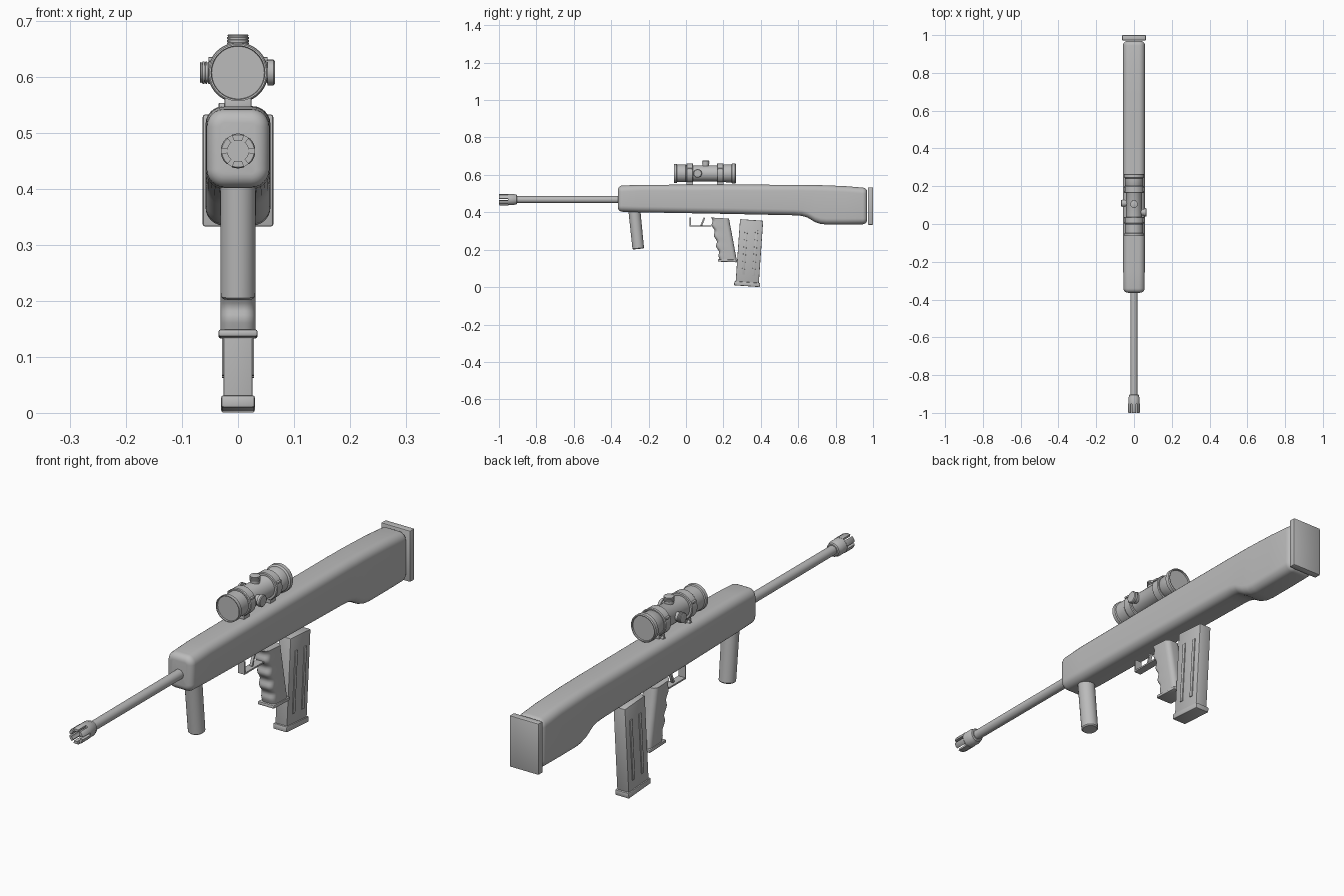
import bpy, bmesh, math
from mathutils import Vector, Matrix

if "Cube" in bpy.data.objects:
    bpy.data.objects.remove(bpy.data.objects["Cube"], do_unlink=True)

GREY = (0.5, 0.5, 0.5, 1)
metal = bpy.data.materials.new("plain grey")
metal.use_nodes = True
metal.diffuse_color = GREY
metal.node_tree.nodes["Principled BSDF"].inputs["Base Color"].default_value = GREY


def finish(name, bm):
    bmesh.ops.recalc_face_normals(bm, faces=bm.faces)
    mesh = bpy.data.meshes.new(name)
    bm.to_mesh(mesh)
    bm.free()
    mesh.materials.append(metal)
    obj = bpy.data.objects.new(name, mesh)
    bpy.context.collection.objects.link(obj)
    bpy.ops.object.select_all(action='DESELECT')
    obj.select_set(True)
    bpy.context.view_layer.objects.active = obj
    bpy.ops.object.shade_smooth_by_angle(angle=math.radians(35))
    return obj


def loft(name, rings):
    """Skin a list of equal closed rings and cap both ends."""
    bm = bmesh.new()
    loops = [[bm.verts.new(p) for p in ring] for ring in rings]
    for a, b in zip(loops, loops[1:]):
        for i in range(len(a)):
            j = (i + 1) % len(a)
            bm.faces.new((a[i], a[j], b[j], b[i]))
    bm.faces.new(loops[0])
    bm.faces.new(loops[-1])
    return finish(name, bm)


def rounded(u0, u1, v0, v1, r, n=6):
    """Rounded rectangle as 2D points."""
    corners = [(u1 - r, v1 - r), (u0 + r, v1 - r), (u0 + r, v0 + r), (u1 - r, v0 + r)]
    return [(cu + r * math.cos(a), cv + r * math.sin(a))
            for k, (cu, cv) in enumerate(corners)
            for a in [math.pi / 2 * (k + i / n) for i in range(n + 1)]]


def lathe(name, origin, axis, profile, segs=32):
    """Turn (distance, radius) pairs about an axis."""
    turn = Vector(axis).to_track_quat('Z', 'Y')
    angles = [2 * math.pi * i / segs for i in range(segs)]
    return loft(name, [[Vector(origin) + turn @ Vector((r * math.cos(a), r * math.sin(a), d))
                        for a in angles] for d, r in profile])


def box(name, centre, size, tilt=0, bevel=0.0, pivot=None):
    bm = bmesh.new()
    bmesh.ops.create_cube(bm, size=1)
    bmesh.ops.scale(bm, vec=size, verts=bm.verts)
    if bevel:
        bmesh.ops.bevel(bm, geom=bm.edges[:], offset=bevel, segments=2,
                        profile=0.5, affect='EDGES')
    bmesh.ops.translate(bm, vec=centre, verts=bm.verts)
    if tilt:
        bmesh.ops.rotate(bm, cent=pivot or centre, verts=bm.verts,
                         matrix=Matrix.Rotation(math.radians(tilt), 3, 'X'))
    return finish(name, bm)


# Stock body: y, bottom, top, half width
stations = [(-0.34, 0.403, 0.543, 0.056), (-0.25, 0.4, 0.547, 0.057),
            (0.2, 0.392, 0.548, 0.058), (0.58, 0.384, 0.547, 0.058),
            (0.62, 0.381, 0.547, 0.058), (0.65, 0.372, 0.546, 0.058),
            (0.69, 0.348, 0.546, 0.058), (0.72, 0.338, 0.545, 0.058),
            (0.75, 0.335, 0.544, 0.058), (0.85, 0.335, 0.54, 0.058),
            (0.945, 0.336, 0.532, 0.058)]


def body_ring(y, lo, hi, w, inset=0.0):
    return [(x, y, z) for x, z in
            rounded(-w + inset, w - inset, lo + inset, hi - inset, 0.032 - inset)]


ROUND = 0.024
steps = [math.pi / 2 * i / 5 for i in range(1, 6)]
cap = [(ROUND * math.sin(a), ROUND * (1 - math.cos(a))) for a in steps]
first, last = stations[0], stations[-1]
rings = [body_ring(first[0] - d, *first[1:], i) for d, i in reversed(cap)]
rings += [body_ring(*s) for s in stations]
rings += [body_ring(last[0] + d, *last[1:], i) for d, i in cap]
loft("stock_body", rings)
box("butt_plate", (0, 0.986, 0.433), (0.126, 0.028, 0.2), bevel=0.004)

# Barrel and slotted muzzle
BORE = 0.468
lathe("barrel", (0, 0, BORE), (0, 1, 0), [(-0.93, 0.018), (-0.34, 0.019)])
lathe("muzzle_collar", (0, 0, BORE), (0, 1, 0),
      [(-0.953, 0.03), (-0.92, 0.03), (-0.915, 0.027), (-0.906, 0.026), (-0.903, 0.022)])
for k in range(6):
    rings = []
    for i in range(6):
        a = math.radians(60 * k + 9 + 42 * i / 5)
        rings.append([(r * math.cos(a), y, BORE + r * math.sin(a))
                      for r, y in ((0.019, -1), (0.029, -1), (0.031, -0.997),
                                   (0.031, -0.95), (0.019, -0.95))])
    loft(f"muzzle_prong_{k + 1}", rings)

# Front grip
top, foot = Vector((0, -0.276, 0.41)), Vector((0, -0.255, 0.204))
length = (top - foot).length
lathe("front_grip", foot, top - foot,
      [(0, 0.027), (0.004, 0.031), (length, 0.032)])

# Pistol grip with finger grooves
rings = []
for i in range(33):
    t = i / 32
    front = 0.134 + 0.046 * t + 0.005 * math.sin(t * 8 * math.pi) * min(1, 6 * (1 - t))
    back = 0.23 + 0.042 * t
    rings.append([(x, y, 0.372 - 0.225 * t - 0.06 * (y - front))
                  for x, y in rounded(-0.031, 0.031, front, back, 0.02)])
loft("pistol_grip", rings)
box("grip_base", (0, 0.222, 0.141), (0.07, 0.102, 0.013), tilt=-2, bevel=0.004)

# Trigger and guard
box("guard_front", (0, 0.023, 0.348), (0.03, 0.006, 0.05))
box("guard_bottom", (0, 0.08, 0.326), (0.03, 0.115, 0.006))
box("trigger", (0, 0.09, 0.35), (0.012, 0.009, 0.045), tilt=-22, bevel=0.002)

# Tilted magazine with raised side strips
PIVOT, TILT = (0, 0.326, 0.005), -4
box("magazine", (0, 0.326, 0.185), (0.051, 0.124, 0.35), TILT, 0.003, PIVOT)
box("magazine_base", (0, 0.326, 0.016), (0.06, 0.138, 0.022), TILT, 0.004, PIVOT)
for side, label in ((1, "left"), (-1, "right")):
    for n, y in enumerate((0.301, 0.357)):
        box(f"magazine_strip_{label}_{n + 1}", (side * 0.0265, y, 0.185),
            (0.005, 0.014, 0.24), TILT, 0.001, PIVOT)

# Scope tube with recessed lenses
SIGHT = 0.608
lathe("scope_tube", (0, 0, SIGHT), (0, 1, 0),
      [(-0.058, 0.047), (-0.064, 0.048), (-0.064, 0.051), (-0.05, 0.051),
       (-0.047, 0.047), (-0.002, 0.047), (0.005, 0.042), (0.195, 0.042),
       (0.203, 0.047), (0.242, 0.048), (0.247, 0.054), (0.262, 0.054),
       (0.266, 0.051), (0.266, 0.048), (0.26, 0.047)], 48)

# Scope rings, feet, clamp lugs and screws
for label, y in (("front", 0.02), ("rear", 0.183)):
    lathe(f"{label}_scope_ring", (0, y, SIGHT), (0, 1, 0),
          [(-0.018, 0.05), (-0.015, 0.053), (0.015, 0.053), (0.018, 0.05)], 48)
    box(f"{label}_scope_foot", (0, y, 0.552), (0.048, 0.034, 0.03), bevel=0.002)
    lathe(f"{label}_foot_screw", (-0.022, y, 0.546), (-1, 0, 0),
          [(0, 0.008), (0.011, 0.008), (0.013, 0.006)], 16)
    for side, hand in ((1, "left"), (-1, "right")):
        box(f"{label}_ring_lug_{hand}", (side * 0.046, y, SIGHT + 0.024),
            (0.014, 0.024, 0.008), bevel=0.002)

# Adjustment knobs: two ribbed, one plain
RIBBED = [(0.03, 0.017), (0.05, 0.017)]
for d in (0.05, 0.055, 0.06):
    RIBBED += [(d, 0.02), (d + 0.003, 0.02), (d + 0.004, 0.018), (d + 0.005, 0.018)]
RIBBED += [(0.067, 0.019), (0.068, 0.017)]
lathe("top_knob", (0, 0.105, SIGHT), (0, 0, 1), RIBBED)
lathe("right_knob", (0, 0.11, SIGHT), (-1, 0, 0), RIBBED)
lathe("left_knob", (0, 0.062, SIGHT), (1, 0, 0),
      [(0.03, 0.018), (0.052, 0.018), (0.053, 0.023), (0.063, 0.023), (0.066, 0.02)])
